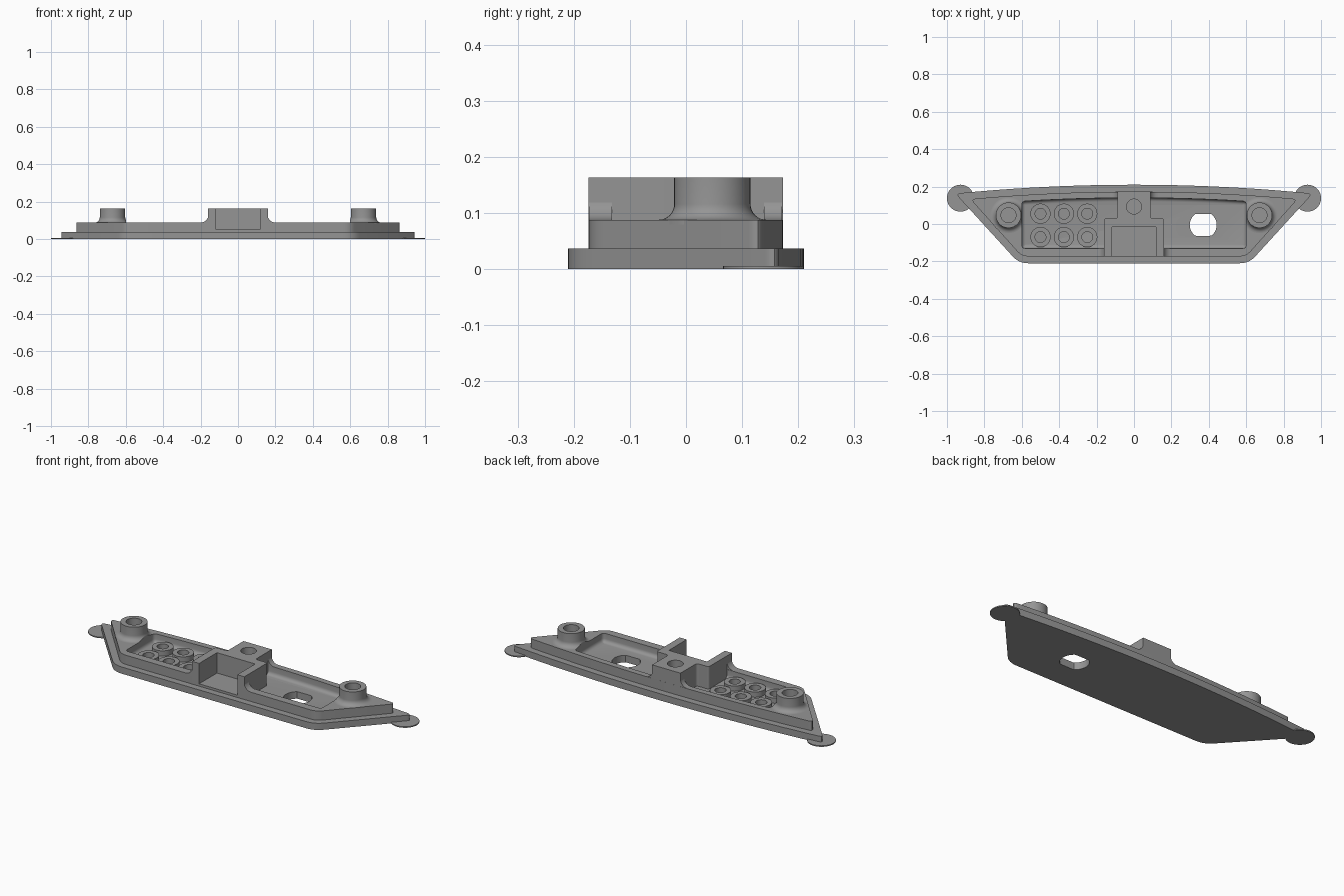
import bpy, bmesh, math
from mathutils import Vector

if "Cube" in bpy.data.objects:
    bpy.data.objects.remove(bpy.data.objects["Cube"])

grey = bpy.data.materials.new("mid_grey")
grey.diffuse_color = (0.3, 0.3, 0.3, 1)
grey.use_nodes = True
grey.node_tree.nodes["Principled BSDF"].inputs["Base Color"].default_value = grey.diffuse_color


def finish(name, bm):
    bmesh.ops.remove_doubles(bm, verts=bm.verts, dist=1e-5)
    bmesh.ops.recalc_face_normals(bm, faces=bm.faces)
    me = bpy.data.meshes.new(name)
    bm.to_mesh(me)
    bm.free()
    ob = bpy.data.objects.new(name, me)
    bpy.context.collection.objects.link(ob)
    me.materials.append(grey)
    return ob


def rounded(corners, steps=6):
    """Round each (x, y, trim) corner with a short curve."""
    out = []
    for i, (x, y, t) in enumerate(corners):
        c = Vector((x, y))
        if t == 0:
            out.append(c)
            continue
        p = Vector(corners[i - 1][:2]) - c
        n = Vector(corners[(i + 1) % len(corners)][:2]) - c
        a, b = c + p.normalized() * t, c + n.normalized() * t
        for k in range(steps + 1):
            s = k / steps
            out.append(a * (1 - s) ** 2 + c * 2 * s * (1 - s) + b * s * s)
    return out


def prism(name, pts, lo, hi, axis="z", floor_bevel=0):
    bm = bmesh.new()
    place = (lambda p, h: (p[0], p[1], h)) if axis == "z" else (lambda p, h: (p[0], h, p[1]))
    bottom = [bm.verts.new(place(p, lo)) for p in pts]
    top = [bm.verts.new(place(p, hi)) for p in pts]
    low_face = bm.faces.new(bottom)
    bm.faces.new(top)
    for i in range(len(pts)):
        j = (i + 1) % len(pts)
        bm.faces.new((bottom[i], bottom[j], top[j], top[i]))
    if floor_bevel:
        bmesh.ops.recalc_face_normals(bm, faces=bm.faces)
        bmesh.ops.bevel(bm, geom=list(low_face.edges), offset=floor_bevel,
                        segments=4, profile=0.5, affect="EDGES")
    return finish(name, bm)


def lathe(name, profile, x, y, n=40):
    """Revolve a closed (radius, z) loop about a vertical axis."""
    bm = bmesh.new()
    rings = [[bm.verts.new((x + r * math.cos(2 * math.pi * k / n),
                            y + r * math.sin(2 * math.pi * k / n), z))
              for r, z in profile] for k in range(n)]
    m = len(profile)
    for k in range(n):
        a, b = rings[k], rings[(k + 1) % n]
        for i in range(m):
            j = (i + 1) % m
            if profile[i][0] == 0 and profile[j][0] == 0:
                continue
            if profile[i][0] == 0:
                bm.faces.new((a[i], b[j], a[j]))
            elif profile[j][0] == 0:
                bm.faces.new((a[i], b[i], a[j]))
            else:
                bm.faces.new((a[i], b[i], b[j], a[j]))
    bm.verts.ensure_lookup_table()
    bmesh.ops.delete(bm, geom=[v for v in bm.verts if not v.link_faces], context="VERTS")
    return finish(name, bm)


def cut(ob, *cutters):
    for c in cutters:
        mod = ob.modifiers.new("cut", "BOOLEAN")
        mod.operation, mod.solver, mod.object = "DIFFERENCE", "EXACT", c
        bpy.context.view_layer.objects.active = ob
        bpy.ops.object.modifier_apply(modifier=mod.name)


def back_arc(half, y0, steps=24):
    """Bowed rear edge, right to left, without its end points."""
    return [(x, y0 - 0.052 * x * x, 0) for x in
            (half * (1 - 2 * i / steps) for i in range(1, steps))]


def plate_outline(front, y_front, front_trim, tip, y_back):
    y_tip = y_back - 0.052 * tip * tip
    return rounded([(-front, y_front, front_trim), (front, y_front, front_trim),
                    (tip, y_tip, 0.03)] + back_arc(tip, y_back) + [(-tip, y_tip, 0.03)])


def rect(x0, x1, y0, y1):
    return [(x0, y0), (x1, y0), (x1, y1), (x0, y1)]


def fillet(r, z, f, steps=8):
    """Concave quarter curve from (r, z+f) down to (r+f, z)."""
    return [(r + f - f * math.cos(a), z + f - f * math.sin(a))
            for a in (math.pi / 2 * i / steps for i in range(steps + 1))]


# Cutters: tray pocket, front slot, cable opening, centre screw hole
pocket = prism("pocket_cutter", rounded(
    [(-0.6, -0.13, 0.02), (0.6, -0.13, 0.02), (0.6, 0.121, 0.02)]
    + back_arc(0.6, 0.14) + [(-0.6, 0.121, 0.02)]), 0.039, 0.3, floor_bevel=0.02)
slot = prism("slot_cutter", rect(-0.117, 0.117, -0.3, -0.017), 0.05, 0.3)
opening = prism("opening_cutter", [
    (0.37 + 0.072 * math.cos(a), -0.005 + max(-0.058, min(0.058, 0.072 * math.sin(a))))
    for a in (2 * math.pi * i / 48 for i in range(48))], -0.1, 0.2)
screw = prism("screw_cutter", [
    (0.04 * math.cos(a), 0.093 + 0.04 * math.sin(a))
    for a in (2 * math.pi * i / 32 for i in range(32))], 0.06, 0.3)

# Stepped plate with tray
base = prism("base_plate", plate_outline(0.615, -0.21, 0.05, 0.955, 0.21), 0, 0.037)
cut(base, opening)
tier = prism("tray_rim", plate_outline(0.6, -0.173, 0.035, 0.875, 0.173), 0.03, 0.088)
cut(tier, pocket, slot, opening)

# Central mount, wide at the front and narrow at the back
mount = prism("central_mount", rounded([
    (-0.16, -0.1735, 0), (0.16, -0.1735, 0), (0.16, 0.03, 0.012), (0.087, 0.03, 0.015),
    (0.087, 0.1725, 0), (-0.087, 0.1725, 0), (-0.087, 0.03, 0.015), (-0.16, 0.03, 0.012)]),
    0.032, 0.163)
cut(mount, slot, screw)
parts = [base, tier, mount]

for side, s in (("left", -1), ("right", 1)):
    # Curved gussets where the mount meets the rim
    for where, w, f, y0, y1 in (("front", 0.158, 0.043, -0.173, -0.132),
                                ("back", 0.085, 0.043, 0.139, 0.171)):
        prof = fillet(w, 0.088, f) + [(w + f, 0.08), (w, 0.08)]
        parts.append(prism(f"{where}_gusset_{side}", [(s * x, z) for x, z in prof], y0, y1, "y"))

    # Screw posts with flared feet
    post = lathe(f"screw_post_{side}",
                 [(0, 0.1), (0.04, 0.1), (0.04, 0.163), (0.068, 0.163)]
                 + fillet(0.068, 0.088, 0.028) + [(0.096, 0.08), (0, 0.08)], s * 0.671, 0.047)
    cut(post, pocket)
    parts.append(post)

    # Thin corner discs
    parts.append(lathe(f"corner_disc_{side}",
                       [(0, 0), (0.072, 0), (0.072, 0.006), (0, 0.006)], s * 0.928, 0.138))

# Six short sockets in the left tray
for col in range(3):
    for row in range(2):
        parts.append(lathe(f"socket_{col}_{row}",
                           [(0.029, 0.035), (0.054, 0.035), (0.054, 0.068), (0.029, 0.068)],
                           -0.5 + 0.125 * col, 0.055 - 0.125 * row, 32))

for c in (pocket, slot, opening, screw):
    bpy.data.objects.remove(c, do_unlink=True)

bpy.ops.object.select_all(action="DESELECT")
for ob in parts:
    ob.select_set(True)
bpy.context.view_layer.objects.active = base
bpy.ops.object.shade_smooth_by_angle(angle=math.radians(30))
